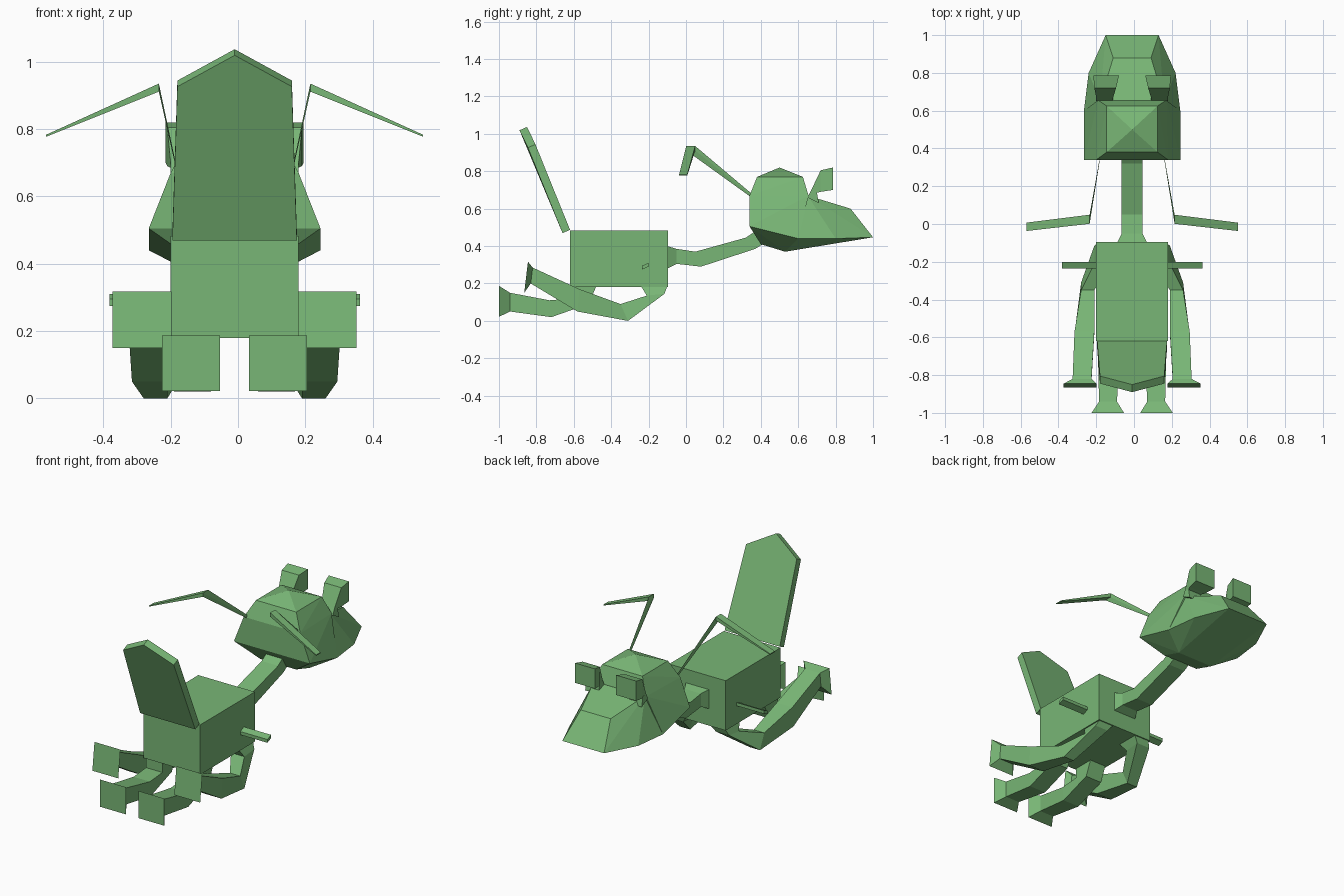
import bpy, bmesh

CX = -0.01  # symmetry plane of the creature
GREEN = bpy.data.materials.new("green")
GREEN.diffuse_color = (0.19, 0.47, 0.18, 1)


def finish(name, bm):
    bmesh.ops.recalc_face_normals(bm, faces=bm.faces)
    me = bpy.data.meshes.new(name)
    bm.to_mesh(me)
    bm.free()
    me.materials.append(GREEN)
    ob = bpy.data.objects.new(name, me)
    bpy.context.collection.objects.link(ob)
    return ob


def loft(name, rings):
    """Skin equal-sized rings of points, with closed ends."""
    bm = bmesh.new()
    loops = [[bm.verts.new(p) for p in r] for r in rings]
    n = len(loops[0])
    for a, b in zip(loops, loops[1:]):
        for i in range(n):
            j = (i + 1) % n
            bm.faces.new((a[i], a[j], b[j], b[i]))
    bm.faces.new(loops[0])
    bm.faces.new(loops[-1])
    return finish(name, bm)


def sec(x0, x1, top, bot):
    """Four-sided section from an x range and a side-view edge (y, z)."""
    return [(x0, *top), (x1, *top), (x1, *bot), (x0, *bot)]


def flip(points):
    return [(2 * CX - x, y, z) for x, y, z in points]


def pair(name, rings):
    loft("right_" + name, rings)
    loft("left_" + name, [flip(r) for r in rings])


def hull(name, half):
    """Convex solid from points on one side (x measured from centre)."""
    bm = bmesh.new()
    pts = {(CX + s * x, y, z) for x, y, z in half for s in (1, -1)}
    for p in sorted(pts):
        bm.verts.new(p)
    res = bmesh.ops.convex_hull(bm, input=bm.verts)
    loose = [v for v in res["geom_interior"] if isinstance(v, bmesh.types.BMVert)]
    bmesh.ops.delete(bm, geom=loose, context='VERTS')
    return finish(name, bm)


# body
loft("body", [sec(-0.20, 0.18, (y, 0.482), (y, 0.18)) for y in (-0.62, -0.095)])

# neck
loft("neck", [
    sec(-0.09, 0.07, (-0.10, 0.40), (-0.10, 0.28)),
    sec(-0.065, 0.045, (-0.05, 0.385), (-0.05, 0.305)),
    sec(-0.065, 0.045, (0.05, 0.37), (0.08, 0.29)),
    sec(-0.065, 0.045, (0.32, 0.445), (0.37, 0.385)),
    sec(-0.065, 0.045, (0.40, 0.50), (0.41, 0.41)),
])

# skull with a low pyramid cap, and the snout in front of it
jaw = [(0.12, 0.53, 0.37), (0.255, 0.60, 0.44)]
hull("skull", jaw + [
    (0.255, 0.34, 0.505), (0.19, 0.34, 0.67), (0.12, 0.40, 0.41),
    (0.135, 0.38, 0.77), (0.135, 0.625, 0.77), (0, 0.50, 0.82),
    (0.18, 0.655, 0.67),
])
hull("snout", jaw + [
    (0.17, 0.65, 0.67), (0.10, 0.88, 0.60),
    (0.23, 0.80, 0.44), (0.14, 1.0, 0.447),
])

# eyes on short stalks
pair("eye", [
    sec(0.09, 0.18, (0.65, 0.66), (0.71, 0.63)),
    sec(0.09, 0.18, (0.67, 0.70), (0.70, 0.685)),
    sec(0.075, 0.19, (0.72, 0.805), (0.72, 0.69)),
    sec(0.06, 0.195, (0.785, 0.82), (0.785, 0.70)),
])


# antennae
def bar(x, y, z, dy, dz):
    return [(x, y - dy, z - dz), (x, y + dy, z - dz),
            (x, y + dy, z + dz), (x, y - dy, z + dz)]


pair("antenna", [
    bar(0.16, 0.35, 0.67, 0.006, 0.006),
    bar(0.215, 0.025, 0.923, 0.024, 0.012),
    bar(0.55, -0.015, 0.78, 0.022, 0.003),
])

# side pegs
pair("side_peg", [
    [(x, -0.235, 0.275), (x, -0.20, 0.29), (x, -0.20, 0.31), (x, -0.235, 0.295)]
    for x in (0.15, 0.362)
])

# front legs, sweeping back to raised feet
pair("front_leg", [
    sec(0.07, 0.17, (-0.24, 0.185), (-0.10, 0.185)),
    sec(0.10, 0.19, (-0.21, 0.135), (-0.115, 0.145)),
    sec(0.19, 0.26, (-0.35, 0.09), (-0.31, 0.0)),
    sec(0.19, 0.295, (-0.57, 0.17), (-0.58, 0.05)),
    sec(0.205, 0.305, (-0.82, 0.285), (-0.83, 0.20)),
    sec(0.178, 0.352, (-0.845, 0.317), (-0.865, 0.15)),
])

# hind legs
pair("hind_leg", [
    sec(0.06, 0.17, (-0.61, 0.185), (-0.48, 0.185)),
    sec(0.06, 0.17, (-0.61, 0.12), (-0.52, 0.09)),
    sec(0.06, 0.17, (-0.73, 0.11), (-0.72, 0.02)),
    sec(0.07, 0.165, (-0.94, 0.15), (-0.94, 0.05)),
    sec(0.033, 0.205, (-1.0, 0.187), (-1.0, 0.022)),
])

# paddle tail
outline = [(-0.185, -0.64, 0.478), (0.185, -0.64, 0.478), (0.17, -0.825, 0.935),
           (0, -0.87, 1.028), (-0.17, -0.825, 0.935)]
loft("tail", [[(CX + x, y + s * 0.02, z + s * 0.009) for x, y, z in outline]
              for s in (-1, 1)])
